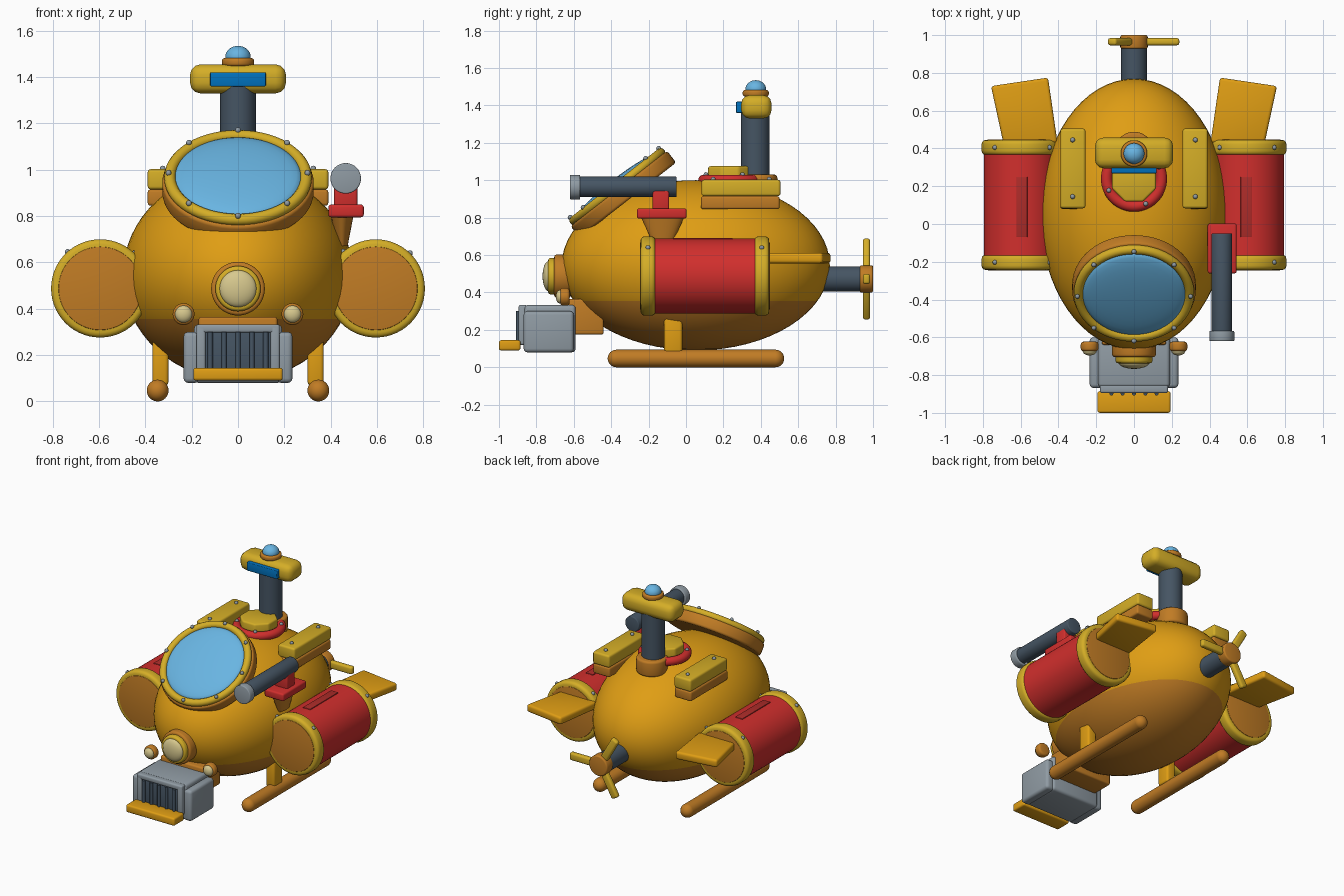
import bpy, bmesh, math
from mathutils import Matrix, Vector

if "Cube" in bpy.data.objects:
    bpy.data.objects.remove(bpy.data.objects["Cube"])

COLOURS = {
    "amber": (0.74, 0.34, 0.007), "yellow": (0.66, 0.42, 0.02), "bronze": (0.53, 0.20, 0.018),
    "red": (0.64, 0.028, 0.026), "dark red": (0.42, 0.025, 0.022), "slate": (0.06, 0.09, 0.125),
    "grey": (0.28, 0.33, 0.37), "glass blue": (0.14, 0.46, 0.76), "screen blue": (0.0, 0.17, 0.52),
    "cream": (0.68, 0.58, 0.27)}
MATS = {}
for n, c in COLOURS.items():
    MATS[n] = bpy.data.materials.new(n)
    MATS[n].diffuse_color = (*c, 1)

ALONG_Y = Matrix.Rotation(math.pi / 2, 4, 'X')   # local z points forward
UP = Matrix.Identity(4)


def finish(name, bm, mat, bevel=0.0, segs=3):
    bm.normal_update()
    if bevel:
        sharp = [e for e in bm.edges if e.calc_face_angle(0) > math.radians(40)]
        bmesh.ops.bevel(bm, geom=sharp, offset=bevel, segments=segs, profile=0.5, affect='EDGES')
    me = bpy.data.meshes.new(name)
    bm.to_mesh(me)
    bm.free()
    ob = bpy.data.objects.new(name, me)
    bpy.context.collection.objects.link(ob)
    me.materials.append(MATS[mat])
    bpy.ops.object.select_all(action='DESELECT')
    ob.select_set(True)
    bpy.context.view_layer.objects.active = ob
    bpy.ops.object.shade_smooth_by_angle(angle=math.radians(35))
    return ob


def box(name, lo, hi, mat, bevel=0.012, rot=None):
    lo, hi = Vector(lo), Vector(hi)
    bm = bmesh.new()
    bmesh.ops.create_cube(bm, size=1)
    bmesh.ops.scale(bm, vec=hi - lo, verts=bm.verts)
    bmesh.ops.translate(bm, vec=(lo + hi) / 2, verts=bm.verts)
    if rot:
        bmesh.ops.transform(bm, matrix=rot, verts=bm.verts)
    return finish(name, bm, mat, bevel)


def cyl(name, c, r, depth, mat, rot=UP, bevel=0.0, n=48, r2=None, scale=(1, 1, 1)):
    bm = bmesh.new()
    bmesh.ops.create_cone(bm, cap_ends=True, segments=n, radius1=r,
                          radius2=r if r2 is None else r2, depth=depth)
    bmesh.ops.transform(bm, matrix=Matrix.Translation(c) @ rot @ Matrix.Diagonal((*scale, 1)),
                        verts=bm.verts)
    return finish(name, bm, mat, bevel)


def ball(name, c, radii, mat, rot=UP, u=32, v=16):
    bm = bmesh.new()
    bmesh.ops.create_uvsphere(bm, u_segments=u, v_segments=v, radius=1)
    bmesh.ops.transform(bm, matrix=Matrix.Translation(c) @ rot @ Matrix.Diagonal((*radii, 1)),
                        verts=bm.verts)
    return finish(name, bm, mat)


def ring(name, c, big, small, mat, rot=UP):
    bpy.ops.mesh.primitive_torus_add(major_radius=big, minor_radius=small,
                                     major_segments=56, minor_segments=14)
    ob = bpy.context.object
    ob.name = name
    ob.matrix_world = Matrix.Translation(c) @ rot
    ob.data.materials.append(MATS[mat])
    bpy.ops.object.shade_smooth_by_angle(angle=math.radians(50))


def bolt(c):
    ball("bolt", c, (0.013,) * 3, "grey", u=10, v=6)


# Hull with a bronze belly below the waterline
hull = bmesh.new()
bmesh.ops.create_uvsphere(hull, u_segments=64, v_segments=32, radius=1)
bmesh.ops.transform(hull, matrix=Matrix.Translation((0, 0.052, 0.545)) @
                    Matrix.Diagonal((0.497, 0.717, 0.455, 1)), verts=hull.verts)
bmesh.ops.bisect_plane(hull, geom=hull.verts[:] + hull.edges[:] + hull.faces[:],
                       plane_co=(0, 0, 0.355), plane_no=(0, 0, 1))
hull = finish("hull", hull, "amber")
hull.data.materials.append(MATS["bronze"])
for p in hull.data.polygons:
    p.material_index = int(p.center.z < 0.355)

# Tilted front window
TILT = Matrix.Rotation(math.radians(38), 4, 'X')
wc = Vector((0, -0.372, 0.972))
wn = TILT @ Vector((0, 0, 1))
cyl("window_collar", wc - wn * 0.06, 0.327, 0.08, "bronze", TILT, 0.015, 56)
ring("window_ring", wc - wn * 0.008, 0.294, 0.025, "yellow", TILT)
ball("window_glass", wc - wn * 0.005, (0.274, 0.274, 0.04), "glass blue", TILT, 48)
for i in range(8):
    a = i * math.pi / 4
    bolt(wc + TILT @ Vector((0.3 * math.cos(a), 0.3 * math.sin(a), 0.018)))

# Headlight and its rings
cyl("headlight_base", (0, -0.66, 0.487), 0.116, 0.09, "bronze", ALONG_Y, 0.015)
cyl("headlight_rim", (0, -0.70, 0.487), 0.098, 0.075, "yellow", ALONG_Y, 0.015)
ball("headlight_lens", (0, -0.735, 0.487), (0.08, 0.032, 0.08), "cream")

# Parts repeated on both sides
for s in (-1, 1):
    def span(x0, x1):
        return min(s * x0, s * x1), max(s * x0, s * x1)

    # small lamps
    cyl("lamp_housing", (s * 0.235, -0.648, 0.377), 0.047, 0.05, "bronze", ALONG_Y, 0.014, 32)
    ball("lamp_lens", (s * 0.235, -0.672, 0.377), (0.037, 0.024, 0.037), "cream", u=24, v=12)

    # ballast pods
    px, pz = s * 0.595, 0.488
    cyl("pod_body", (px, 0.1, pz), 0.2, 0.58, "red", ALONG_Y, n=56)
    for y, d in ((-0.203, -1), (0.405, 1)):
        cyl("pod_band", (px, y, pz), 0.212, 0.08, "yellow", ALONG_Y, 0.022, 56)
        cyl("pod_cap", (px, y + d * 0.033, pz), 0.18, 0.02, "bronze", ALONG_Y, 0.003, 56)
        for t in (0.8, 2.3):
            bolt((px + 0.211 * math.cos(t), y, pz + 0.211 * math.sin(t)))
    x0, x1 = span(0.565, 0.622)
    box("pod_slot", (x0, -0.07, 0.66), (x1, 0.25, 0.692), "dark red", 0.003)

    # swept tail fins, an extruded outline
    bm = bmesh.new()
    pts = [(0.405, 0.43), (0.69, 0.42), (0.757, 0.73), (0.455, 0.775)]
    f = bm.faces.new([bm.verts.new((s * x, y, 0.556)) for x, y in pts])
    up = bmesh.ops.extrude_face_region(bm, geom=[f])["geom"]
    bmesh.ops.translate(bm, vec=(0, 0, 0.056),
                        verts=[v for v in up if isinstance(v, bmesh.types.BMVert)])
    bmesh.ops.recalc_face_normals(bm, faces=bm.faces)
    finish("tail_fin", bm, "amber", 0.016)

    # roof boxes
    x0, x1 = span(0.257, 0.39)
    box("roof_box_base", (x0, 0.08, 0.845), (x1, 0.5, 0.915), "bronze", 0.012)
    box("roof_box", (x0, 0.083, 0.915), (x1, 0.505, 1.003), "yellow", 0.014)
    for y in (0.145, 0.445):
        bolt((s * 0.325, y, 1.005))

    # landing skids
    cyl("skid", (s * 0.347, 0.053, 0.047), 0.047, 0.85, "bronze", ALONG_Y, n=32)
    for y in (-0.372, 0.478):
        ball("skid_tip", (s * 0.347, y, 0.047), (0.047,) * 3, "bronze")
    x0, x1 = span(0.3, 0.37)
    box("skid_strut", (x0, -0.117, 0.07), (x1, -0.02, 0.27), "amber", 0.015)

    # side cheeks of the collector
    x0, x1 = span(0.165, 0.235)
    box("collector_cheek", (x0, -0.868, 0.08), (x1, -0.6, 0.3), "grey", 0.02)
    x0, x1 = span(0.14, 0.18)
    box("collector_frame_post", (x0, -0.895, 0.12), (x1, -0.85, 0.33), "grey", 0.01)

# Front collector box with grille and bumper
box("collector_bracket", (-0.17, -0.64, 0.175), (0.17, -0.44, 0.365), "bronze")
box("collector_body", (-0.19, -0.865, 0.08), (0.19, -0.59, 0.333), "grey", 0.02)
box("collector_frame_top", (-0.18, -0.895, 0.297), (0.18, -0.85, 0.333), "grey", 0.01)
box("grille_panel", (-0.142, -0.89, 0.12), (0.142, -0.85, 0.3), "slate", 0.004)
for i in range(5):
    cyl("grille_bar", (-0.12 + i * 0.06, -0.897, 0.21), 0.011, 0.18, "slate", n=12)
box("bumper", (-0.193, -1.0, 0.09), (0.193, -0.885, 0.145), "amber", 0.012)

# Roof hatch
ring("hatch_ring", (0, 0.24, 1.0), 0.145, 0.03, "red")
cyl("hatch_lid", (0, 0.235, 1.02), 0.126, 0.11, "yellow", Matrix.Rotation(math.pi / 8, 4, 'Z'),
    0.012, 8)
for i in range(4):
    a = math.radians(25 + 90 * i)
    bolt((0.147 * math.cos(a), 0.24 + 0.147 * math.sin(a), 1.03))

# Periscope
cyl("periscope_collar", (0, 0.385, 0.975), 0.103, 0.11, "bronze", UP, 0.015)
cyl("periscope_mast", (0, 0.37, 1.18), 0.077, 0.4, "slate")
box("periscope_head", (-0.207, 0.295, 1.33), (0.207, 0.457, 1.455), "yellow", 0.045)
box("periscope_screen", (-0.12, 0.268, 1.36), (0.12, 0.31, 1.42), "screen blue", 0.005)
cyl("beacon_base", (0, 0.373, 1.465), 0.07, 0.035, "bronze", UP, 0.012)
ball("beacon", (0, 0.373, 1.487), (0.055, 0.055, 0.048), "glass blue")

# Launcher on the right shoulder
cyl("launcher_strut", (0.45, -0.125, 0.735), 0.055, 0.13, "bronze", UP, 0, 32, 0.115, (0.42, 1, 1))
box("launcher_base", (0.39, -0.262, 0.795), (0.543, 0.003, 0.85), "red", 0.012)
box("launcher_post", (0.415, -0.178, 0.84), (0.515, -0.09, 0.95), "red", 0.01)
cyl("launcher_tube", (0.465, -0.315, 0.965), 0.055, 0.53, "slate", ALONG_Y, 0.006)
cyl("launcher_muzzle", (0.465, -0.593, 0.963), 0.066, 0.055, "grey", ALONG_Y, 0.006)

# Propeller
pc = Vector((0, 0.965, 0.472))
cyl("propeller_shaft", (0, 0.8, 0.472), 0.068, 0.29, "slate", ALONG_Y)
cyl("propeller_hub", (0, 0.964, 0.472), 0.073, 0.072, "bronze", ALONG_Y, 0.01)
for i in range(3):
    turn = Matrix.Translation(pc) @ Matrix.Rotation(math.radians(120 * i), 4, 'Y')
    box("propeller_blade", (0.03, -0.019, -0.027), (0.24, 0.019, 0.027), "yellow", 0.013, turn)

for m in bpy.data.materials:
    if m.users and not m.is_grease_pencil:
        m.use_nodes = True
        m.node_tree.nodes["Principled BSDF"].inputs["Base Color"].default_value = m.diffuse_color
